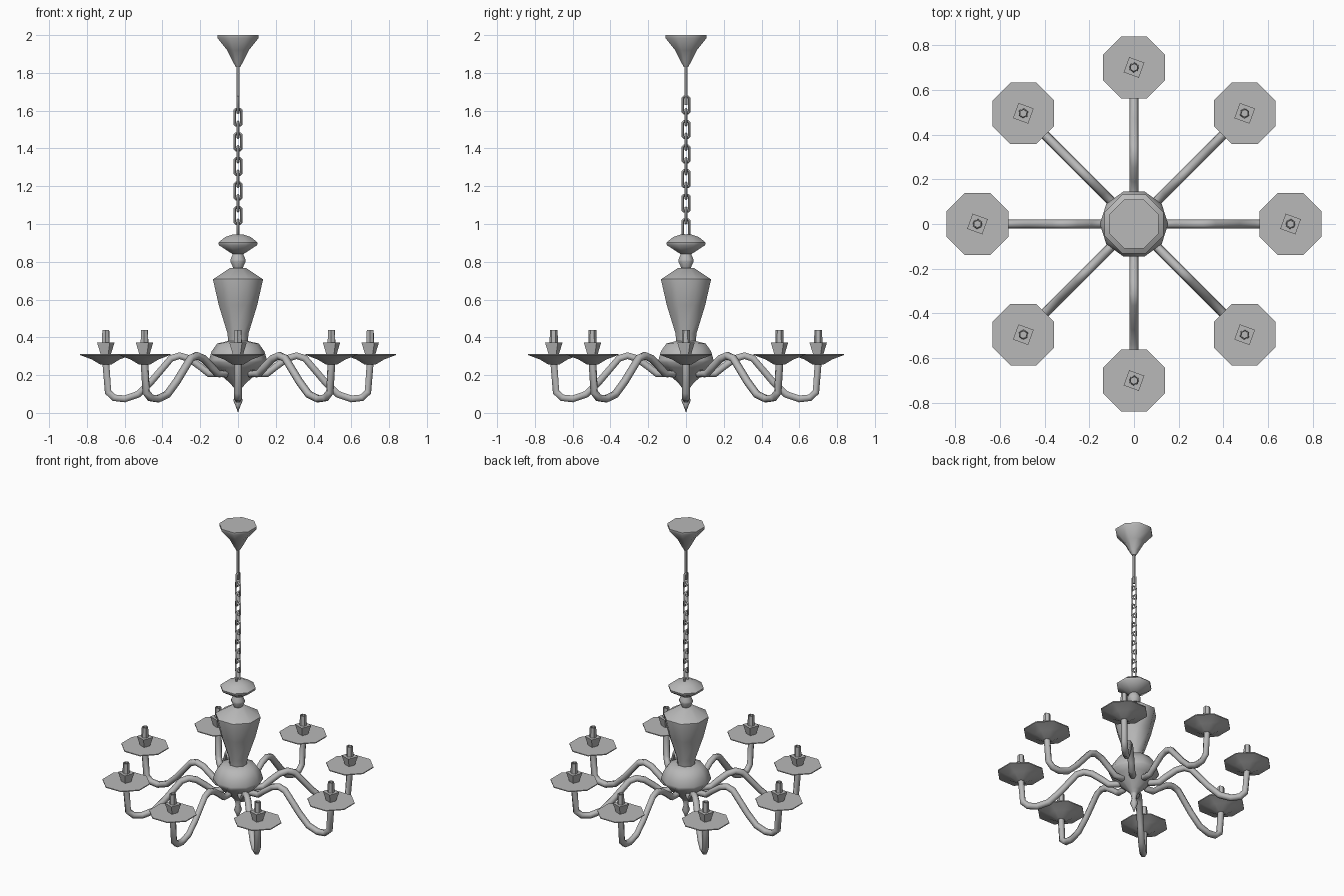
import bpy, bmesh, math
from mathutils import Matrix

if "Cube" in bpy.data.objects:
    bpy.data.objects.remove(bpy.data.objects["Cube"])

metal = bpy.data.materials.new("grey metal")
metal.diffuse_color = (0.48, 0.48, 0.48, 1)
metal.use_nodes = True
metal.node_tree.nodes["Principled BSDF"].inputs["Base Color"].default_value = metal.diffuse_color


def finish(obj, angle=50):
    """Assign the metal and smooth the soft edges."""
    obj.data.materials.clear()
    obj.data.materials.append(metal)
    bpy.ops.object.select_all(action='DESELECT')
    obj.select_set(True)
    bpy.context.view_layer.objects.active = obj
    bpy.ops.object.shade_smooth_by_angle(angle=math.radians(angle))
    return obj


def lathe(name, profile, sides, turn=0.0, location=(0, 0, 0), cap_top=True, angle=50):
    """Revolve (radius, height) points, listed from bottom to top."""
    bm = bmesh.new()
    rings = []
    for r, z in profile:
        if r == 0:
            rings.append([bm.verts.new((0, 0, z))])
        else:
            rings.append([bm.verts.new((r * math.cos(turn + 2 * math.pi * i / sides),
                                        r * math.sin(turn + 2 * math.pi * i / sides), z))
                          for i in range(sides)])
    for low, high in zip(rings, rings[1:]):
        for i in range(sides):
            j = (i + 1) % sides
            if len(low) == 1:
                bm.faces.new((low[0], high[j], high[i]))
            elif len(high) == 1:
                bm.faces.new((low[i], low[j], high[0]))
            else:
                bm.faces.new((low[i], low[j], high[j], high[i]))
    if len(rings[0]) > 1:
        bm.faces.new(rings[0][::-1])
    if cap_top and len(rings[-1]) > 1:
        bm.faces.new(rings[-1])
    mesh = bpy.data.meshes.new(name)
    bm.to_mesh(mesh)
    bm.free()
    obj = bpy.data.objects.new(name, mesh)
    obj.location = location
    bpy.context.collection.objects.link(obj)
    return finish(obj, angle)


def tube(name, points, radius, resolution, cyclic=False, angle=65):
    """Sweep a round section along points in the XZ plane."""
    curve = bpy.data.curves.new(name, 'CURVE')
    curve.dimensions = '3D'
    curve.bevel_depth = radius
    curve.bevel_resolution = resolution
    curve.use_fill_caps = True
    spline = curve.splines.new('POLY')
    spline.points.add(len(points) - 1)
    for p, (x, z) in zip(spline.points, points):
        p.co = (x, 0, z, 1)
    spline.use_cyclic_u = cyclic
    obj = bpy.data.objects.new(name, curve)
    bpy.context.collection.objects.link(obj)
    bpy.ops.object.select_all(action='DESELECT')
    obj.select_set(True)
    bpy.context.view_layer.objects.active = obj
    bpy.ops.object.convert(target='MESH')
    return finish(bpy.context.view_layer.objects.active, angle)


def copy(obj, name, matrix):
    """Linked copy placed by a matrix."""
    dup = bpy.data.objects.new(name, obj.data)
    dup.matrix_world = matrix
    bpy.context.collection.objects.link(dup)
    return dup


EIGHTH = math.pi / 8

# Ceiling canopy and its rod
lathe("canopy", [(0.012, 1.83), (0.03, 1.86), (0.062, 1.92), (0.118, 1.985), (0.118, 2.0)],
      8, EIGHTH)
lathe("canopy_rod", [(0.009, 1.63), (0.009, 1.84)], 6)

# Chain of interlocking links, every second one turned
w, h, c = 0.017, 0.043, 0.007
outline = [(w, -h + c), (w, h - c), (w - c, h), (c - w, h),
           (-w, h - c), (-w, -h + c), (c - w, -h), (w - c, -h)]
link = tube("chain_link_0", outline, 0.0075, 0, cyclic=True)
for i in range(11):
    place = (Matrix.Translation((0, 0, 0.98 + 0.065 * i))
             @ Matrix.Rotation(math.pi / 2 * ((i + 1) % 2), 4, 'Z'))
    if i == 0:
        link.matrix_world = place
    else:
        copy(link, f"chain_link_{i}", place)

# Central column
lathe("top_knob", [(0.03, 0.84), (0.11, 0.888), (0.112, 0.902), (0.075, 0.93), (0.03, 0.945)],
      8, EIGHTH)
lathe("neck_bead", [(0.026, 0.765), (0.043, 0.80), (0.043, 0.812), (0.026, 0.85)], 8, EIGHTH)
lathe("vase", [(0.055, 0.36), (0.06, 0.42), (0.11, 0.57), (0.142, 0.70), (0.142, 0.708),
               (0.045, 0.768)], 8, EIGHTH)
lathe("bowl", [(0.02, 0.13), (0.04, 0.155), (0.09, 0.20), (0.125, 0.24), (0.153, 0.268),
               (0.153, 0.282), (0.14, 0.325), (0.11, 0.367), (0.055, 0.38)], 10)
lathe("bottom_finial", [(0, 0), (0.012, 0.035), (0.025, 0.065), (0.014, 0.10), (0.024, 0.14)], 8)

# Eight curved arms, each with a dish, a cup and an open candle tube
arm_path = [(0.10, 0.24), (0.085, 0.222), (0.10, 0.205), (0.155, 0.208), (0.20, 0.245),
            (0.26, 0.288), (0.31, 0.303), (0.355, 0.288), (0.46, 0.165), (0.53, 0.098),
            (0.60, 0.074), (0.655, 0.08), (0.688, 0.11), (0.70, 0.27)]
arm = tube("arm_0", arm_path, 0.021, 1)
dish = lathe("dish_0", [(0.03, 0.255), (0.08, 0.283), (0.149, 0.307), (0.149, 0.313)], 8, EIGHTH)
cup = lathe("cup_0", [(0.03, 0.31), (0.051, 0.373)], 4, math.radians(25))
candle = lathe("candle_0", [(0.023, 0.36), (0.02, 0.44), (0.015, 0.44), (0.015, 0.38), (0, 0.38)],
               6, math.radians(25))
for i in range(8):
    a = i * math.pi / 4
    spot = Matrix.Translation((0.70 * math.cos(a), 0.70 * math.sin(a), 0))
    if i:
        copy(arm, f"arm_{i}", Matrix.Rotation(a, 4, 'Z'))
    for part, label in ((dish, "dish"), (cup, "cup"), (candle, "candle")):
        if i:
            copy(part, f"{label}_{i}", spot)
        else:
            part.matrix_world = spot
